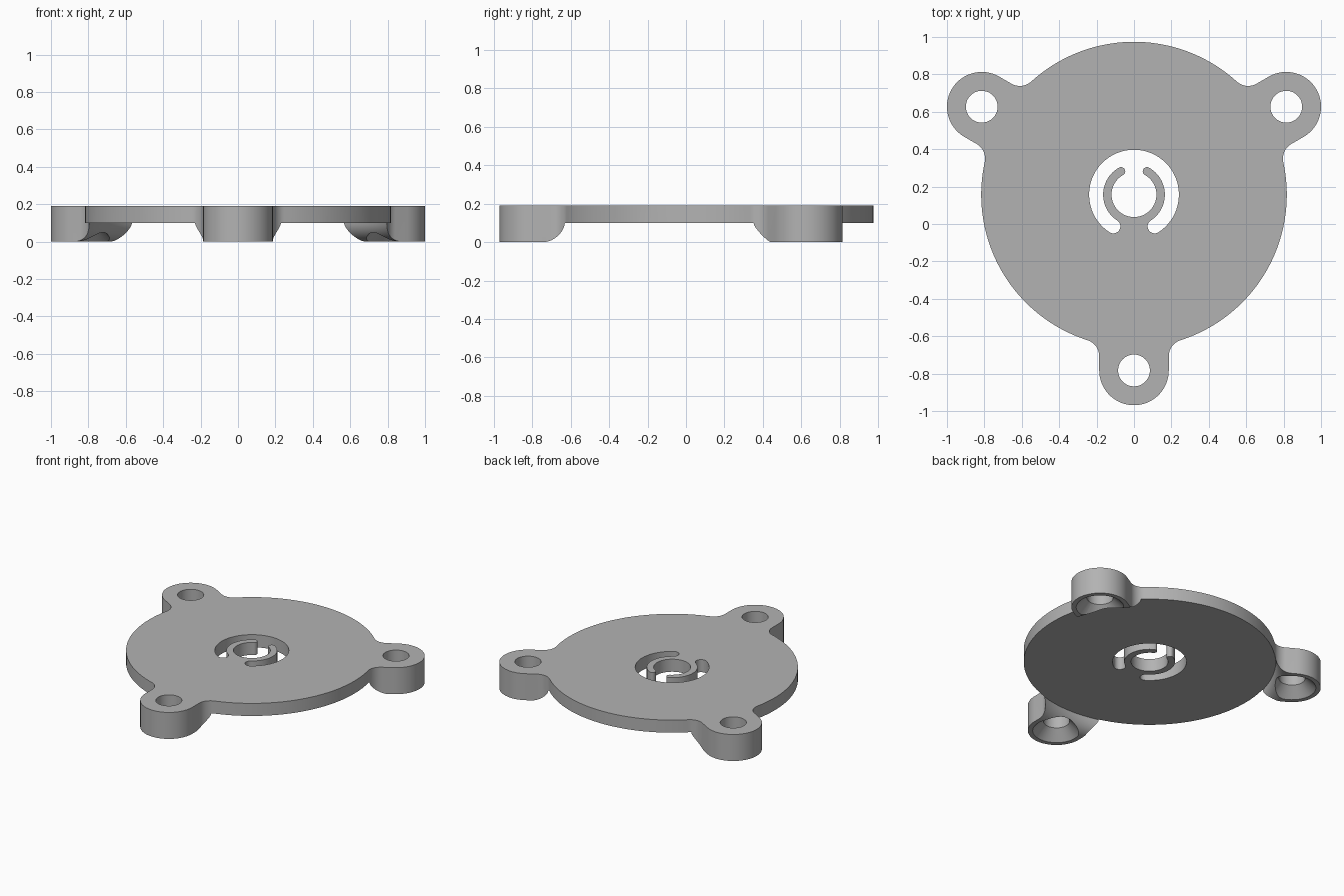
import bpy, bmesh
from math import sin, cos, radians, degrees, atan2, pi, sqrt
from mathutils import Matrix, Vector

cube = bpy.data.objects.get("Cube")
if cube:
    bpy.data.objects.remove(cube, do_unlink=True)

CENTRE_Y = 0.157                     # disc axis
DISC_R, LOBE_DIST, LOBE_R, FILLET = 0.817, 0.94, 0.186, 0.09
TOP, UNDER = 0.19, 0.10              # plate top and underside
LOBE_ANGLES = (-90, 30, 150)

grey = bpy.data.materials.new("Plain grey")
grey.use_nodes = True
grey.diffuse_color = (0.45, 0.45, 0.45, 1)
grey.node_tree.nodes["Principled BSDF"].inputs["Base Color"].default_value = (0.45, 0.45, 0.45, 1)


def arc(centre, r, start, end, n):
    """Points on an arc, angles in degrees."""
    steps = [radians(start + (end - start) * i / n) for i in range(n + 1)]
    return [Vector((centre[0] + r * cos(t), centre[1] + r * sin(t))) for t in steps]


def polar(r, deg):
    return (r * cos(radians(deg)), r * sin(radians(deg)))


def make_object(name, bm):
    bmesh.ops.remove_doubles(bm, verts=bm.verts, dist=1e-5)
    bmesh.ops.recalc_face_normals(bm, faces=bm.faces)
    mesh = bpy.data.meshes.new(name)
    bm.to_mesh(mesh)
    bm.free()
    mesh.materials.append(grey)
    obj = bpy.data.objects.new(name, mesh)
    bpy.context.collection.objects.link(obj)
    return obj


def prism(name, points, z0, z1):
    clean = [p for i, p in enumerate(points) if (p - points[i - 1]).length > 1e-5]
    bm = bmesh.new()
    face = bm.faces.new([bm.verts.new((p.x, p.y + CENTRE_Y, z0)) for p in clean])
    new = bmesh.ops.extrude_face_region(bm, geom=[face])["geom"]
    top = [g for g in new if isinstance(g, bmesh.types.BMVert)]
    bmesh.ops.translate(bm, verts=top, vec=(0, 0, z1 - z0))
    return make_object(name, bm)


def revolve(name, profile, x, y, n):
    """Turn an (r, z) profile around a vertical axis through x, y."""
    bm = bmesh.new()
    verts = [bm.verts.new((r, 0, z)) for r, z in profile]
    edges = [bm.edges.new(pair) for pair in zip(verts, verts[1:])]
    bmesh.ops.spin(bm, geom=verts + edges, cent=(0, 0, 0), axis=(0, 0, 1),
                   angle=2 * pi, steps=n, use_duplicate=False)
    bmesh.ops.translate(bm, verts=bm.verts, vec=(x, y, 0))
    return make_object(name, bm)


def cut(target, cutter):
    cutter.hide_render = True
    mod = target.modifiers.new("cut", "BOOLEAN")
    mod.operation, mod.solver, mod.object = "DIFFERENCE", "EXACT", cutter
    bpy.context.view_layer.objects.active = target
    bpy.ops.object.modifier_apply(modifier=mod.name)
    bpy.data.objects.remove(cutter, do_unlink=True)


# Disc outline with three filleted mounting lobes
fv = LOBE_R + FILLET
fu = sqrt((DISC_R + FILLET) ** 2 - fv ** 2)
spread = degrees(atan2(fv, fu))
lobe = (arc((fu, -fv), FILLET, 180 - spread, 90, 12)
        + arc((LOBE_DIST, 0), LOBE_R, -90, 90, 32)
        + arc((fu, fv), FILLET, -90, spread - 180, 12))
disc_arc = arc((0, 0), DISC_R, spread, 120 - spread, 40)
outline = []
for angle in LOBE_ANGLES:
    turn = Matrix.Rotation(radians(angle), 2)
    outline += [turn @ p for p in lobe + disc_arc]
plate = prism("mounting_plate", outline, 0, TOP)

# Hollow underside, leaving bosses with a rounded inner edge
rounding = [(p.x, p.y) for p in arc((DISC_R + 0.103, UNDER), 0.1, 180, 270, 14)]
edge_r = rounding[-1][0]
cut(plate, revolve("underside_cutter",
                   [(0, UNDER)] + rounding + [(edge_r, -0.05), (0, -0.05)],
                   0, CENTRE_Y, 144))

# Countersunk screw holes
for angle in LOBE_ANGLES:
    x, y = polar(LOBE_DIST, angle)
    cut(plate, revolve("screw_hole_cutter",
                       [(0, -0.01), (0.165, -0.01), (0.085, 0.07), (0.085, 0.25), (0, 0.25)],
                       x, y + CENTRE_Y, 48))

# Central opening, leaving two curved spring arms with round tips
HOLE, ARM_OUT, ARM_IN = 0.24, 0.165, 0.12
slot_mid, slot_half = (HOLE + ARM_OUT) / 2, (HOLE - ARM_OUT) / 2
arm_mid, arm_half = (ARM_OUT + ARM_IN) / 2, (ARM_OUT - ARM_IN) / 2
right_end, left_end, right_tip, left_tip = -57, 237, 61, 119
opening = (arc((0, 0), HOLE, right_end, left_end, 64)
           + arc(polar(slot_mid, left_end), slot_half, left_end, left_end + 180, 14)
           + arc((0, 0), ARM_OUT, left_end, left_tip, 30)
           + arc(polar(arm_mid, left_tip), arm_half, left_tip, left_tip - 180, 10)
           + arc((0, 0), ARM_IN, left_tip, right_tip + 360, 56)
           + arc(polar(arm_mid, right_tip), arm_half, right_tip + 180, right_tip, 10)
           + arc((0, 0), ARM_OUT, right_tip, right_end, 30)
           + arc(polar(slot_mid, right_end), slot_half, right_end + 180, right_end + 360, 14))
cut(plate, prism("opening_cutter", opening, -0.05, 0.25))

# Smooth curved walls, crisp edges
bpy.ops.object.select_all(action="DESELECT")
plate.select_set(True)
bpy.context.view_layer.objects.active = plate
bpy.ops.object.shade_smooth_by_angle(angle=radians(30))
